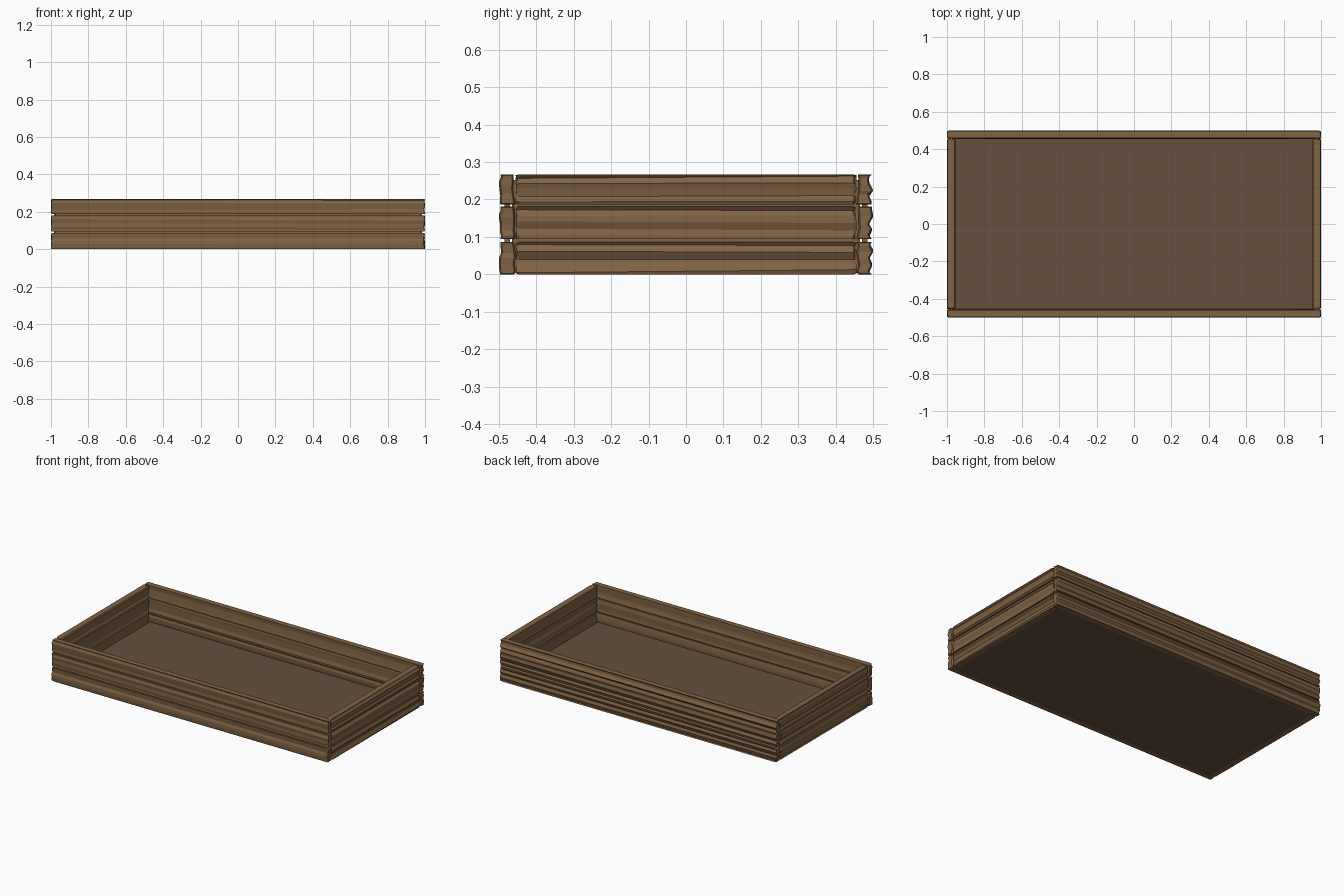
import bpy, bmesh, random
from mathutils import Matrix
from math import pi

if "Cube" in bpy.data.objects:
    bpy.data.objects.remove(bpy.data.objects["Cube"])

random.seed(7)


def material(name, color):
    m = bpy.data.materials.new(name)
    m.diffuse_color = (*color, 1)
    m.use_nodes = True
    m.node_tree.nodes["Principled BSDF"].inputs["Base Color"].default_value = m.diffuse_color
    return m


WOOD = material("wood", (0.22, 0.125, 0.058))
DARK = material("dark_wood", (0.135, 0.08, 0.046))


def finish(name, bm, mat):
    bmesh.ops.recalc_face_normals(bm, faces=bm.faces)
    me = bpy.data.meshes.new(name)
    bm.to_mesh(me)
    bm.free()
    ob = bpy.data.objects.new(name, me)
    me.materials.append(mat)
    bpy.context.collection.objects.link(ob)
    return ob


def box(name, size, loc, mat):
    bm = bmesh.new()
    bmesh.ops.create_cube(bm, size=1, matrix=Matrix.Translation(loc) @ Matrix.Diagonal((*size, 1)))
    return finish(name, bm, mat)


# Weathered plank: uneven profile lofted along x, chipped at both ends
LEVELS = (0, 0.1, 0.3, 0.5, 0.72, 0.9, 1)


def plank(name, length, z0, z1, matrix, depth=0.045):
    bm = bmesh.new()
    h = length / 2
    outer = [random.uniform(0, 0.012) for _ in LEVELS]
    inner = [random.uniform(0, 0.007) for _ in LEVELS]
    outer[0], outer[-1] = 0.004, 0.004
    outer[random.choice((2, 3, 4))] = 0
    rings = []
    for side in (-1, 1):
        drift = [random.uniform(-0.05, 0.05) if 0 < t < 1 else 0 for t in LEVELS]
        pair = []
        for x, inset in ((h, 0.004), (h - 0.008, 0)):
            ring = []
            for face, offs in ((-1, outer), (1, inner)):
                pts = []
                for t, o, d in zip(LEVELS, offs, drift):
                    y = face * (depth / 2 - o - inset)
                    z = z0 + (z1 - z0) * (t + d)
                    xx = x - (random.uniform(0, 0.006) if inset else random.uniform(0, 0.004))
                    z += inset * 0.6 * (1 - 2 * t)
                    pts.append(bm.verts.new((side * xx, y, z)))
                ring += pts if face < 0 else pts[::-1]
            pair.append(ring)
        rings += pair if side < 0 else pair[::-1]
    n = len(rings[0])
    for a, b in zip(rings, rings[1:]):
        for i in range(n):
            j = (i + 1) % n
            bm.faces.new((a[i], a[j], b[j], b[i]))
    # End caps as strips across the plank thickness
    for r in (rings[0], rings[-1]):
        for i in range(len(LEVELS) - 1):
            bm.faces.new((r[i], r[i + 1], r[n - 2 - i], r[n - 1 - i]))
    bmesh.ops.transform(bm, matrix=matrix, verts=bm.verts)
    return finish(name, bm, WOOD)


# Four walls of three stacked planks, each with a thin core behind the gaps
ROWS = ((0, 0.086), (0.094, 0.181), (0.187, 0.267))
WALLS = (("front", 2.0, 0.4775, 0), ("right", 0.912, 0.9775, pi / 2),
         ("back", 2.0, 0.4775, pi), ("left", 0.912, 0.9775, -pi / 2))
for side, length, dist, angle in WALLS:
    mat = Matrix.Rotation(angle, 4, 'Z') @ Matrix.Translation((0, -dist, 0))
    for k, (z0, z1) in enumerate(ROWS):
        plank(f"{side}_plank_{k + 1}", length, z0, z1, mat)
    core = box(f"{side}_core", (length - 0.05 if length > 1 else 0.93, 0.014, 0.24), (0, 0, 0.132), WOOD)
    core.data.transform(mat)

# Bottom panel
box("floor_panel", (1.93, 0.93, 0.025), (0, 0, 0.0165), DARK)
